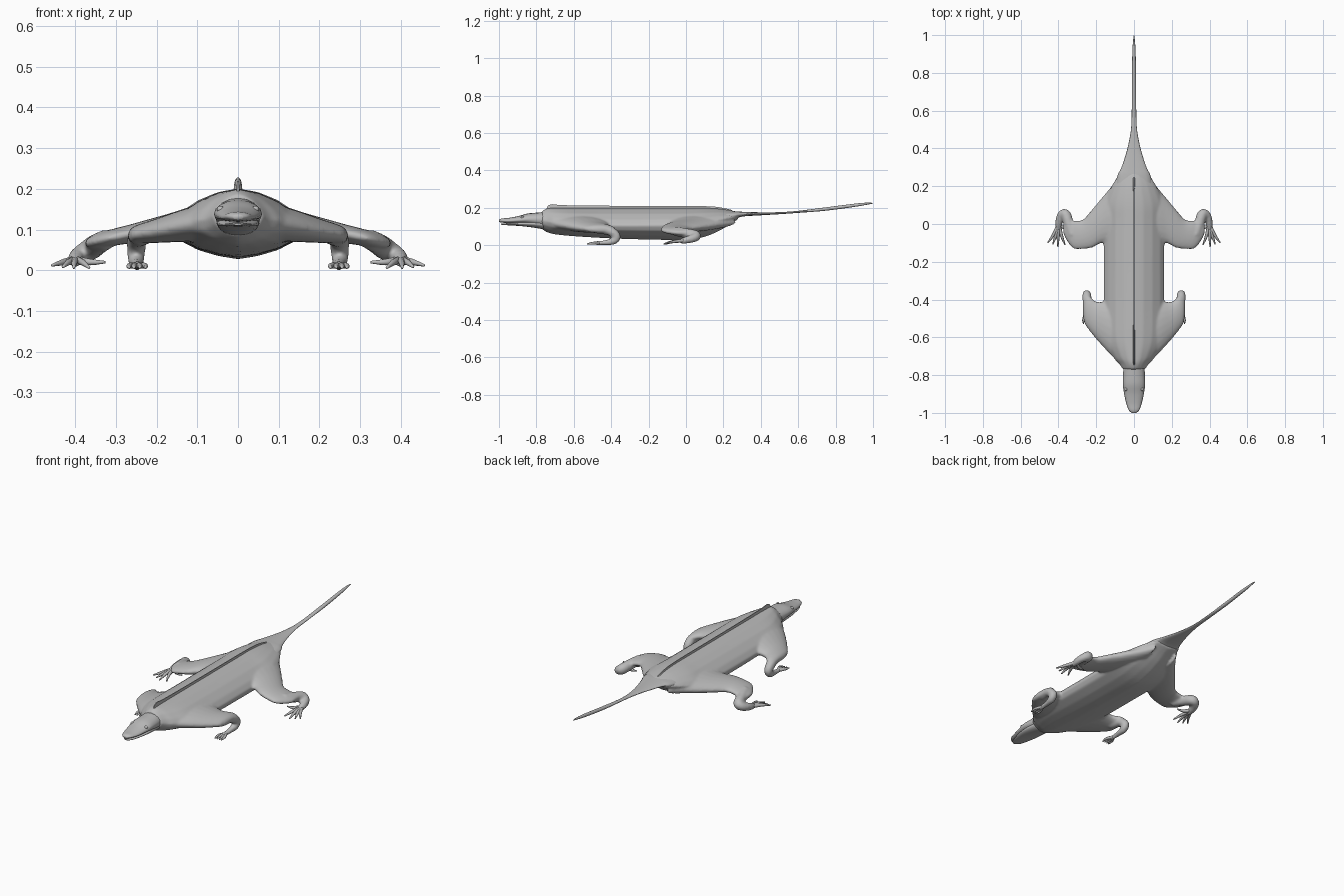
import bpy, bmesh, math
from mathutils import Vector

if "Cube" in bpy.data.objects:
    bpy.data.objects.remove(bpy.data.objects["Cube"])

grey = bpy.data.materials.new("plain grey")
grey.diffuse_color = (0.5, 0.5, 0.5, 1)
grey.use_nodes = True
grey.node_tree.nodes["Principled BSDF"].inputs["Base Color"].default_value = grey.diffuse_color


def smooth_rows(rows, n=5):
    """Catmull-Rom interpolation through rows of numbers."""
    out = []
    for i in range(len(rows) - 1):
        p0, p1 = rows[max(i - 1, 0)], rows[i]
        p2, p3 = rows[i + 1], rows[min(i + 2, len(rows) - 1)]
        for k in range(n):
            t = k / n
            out.append([0.5 * (2 * b + (c - a) * t + (2 * a - 5 * b + 4 * c - d) * t * t
                               + (3 * b - a - 3 * c + d) * t ** 3)
                        for a, b, c, d in zip(p0, p1, p2, p3)])
    out.append(list(rows[-1]))
    return out


def skin(bm, rings):
    """Closed surface through a list of point rings."""
    vs = [[bm.verts.new(p) for p in r] for r in rings]
    n = len(vs[0])
    faces = [bm.faces.new((a[i], a[(i + 1) % n], b[(i + 1) % n], b[i]))
             for a, b in zip(vs, vs[1:]) for i in range(n)]
    faces += [bm.faces.new(vs[0]), bm.faces.new(vs[-1][::-1])]
    bmesh.ops.recalc_face_normals(bm, faces=faces)


def circle(n):
    return [(math.cos(2 * math.pi * i / n), math.sin(2 * math.pi * i / n)) for i in range(n)]


def y_loft(bm, rows, section):
    """rows: y, half width, top z, bottom z, height share of widest point."""
    rings = []
    for y, w, zt, zb, f in smooth_rows(rows):
        zm = zb + (zt - zb) * f
        rings.append([(u * w, y, zm + v * ((zt - zm) if v > 0 else (zm - zb))) for u, v in section])
    skin(bm, rings)


def x_loft(bm, rows, s):
    """Flat limb root. rows: x, front y, back y, z, half thickness."""
    skin(bm, [[(s * x, (a + b) / 2 + c * abs(b - a) / 2, z + d * h) for c, d in circle(20)]
              for x, a, b, z, h in smooth_rows(rows)])


def tube(bm, rows, s=1, sides=14, n=5):
    """Round tapered tube. rows: x, y, z, radius."""
    pts = smooth_rows(rows, n)
    P = [Vector((s * p[0], p[1], p[2])) for p in pts]
    side, rings = None, []
    for i, p in enumerate(P):
        t = (P[min(i + 1, len(P) - 1)] - P[max(i - 1, 0)]).normalized()
        ref = side if side else (Vector((1, 0, 0)) if abs(t.x) < 0.8 else Vector((0, 0, 1)))
        side = (ref - t * ref.dot(t)).normalized()
        up = t.cross(side)
        r = max(pts[i][3], 0.0008)
        rings.append([p + side * (a * r) + up * (b * r) for a, b in circle(sides)])
    skin(bm, rings)


def make(name, bm, remesh=0):
    me = bpy.data.meshes.new(name)
    bm.to_mesh(me)
    bm.free()
    me.materials.append(grey)
    ob = bpy.data.objects.new(name, me)
    bpy.context.collection.objects.link(ob)
    for p in me.polygons:
        p.use_smooth = True
    if remesh:
        m = ob.modifiers.new("merge", 'REMESH')
        m.mode, m.voxel_size, m.use_smooth_shade = 'VOXEL', remesh, True
        m = ob.modifiers.new("soften", 'SMOOTH')
        m.factor, m.iterations = 0.5, 6
    return ob


# Trunk with limbs, merged into one skin
half = [(0, 1), (.3, .9), (.6, .66), (.85, .33), (1, 0), (.9, -.4), (.6, -.72), (.3, -.9), (0, -1)]
trunk = half + [(-u, v) for u, v in half[-2:0:-1]]
bm = bmesh.new()
y_loft(bm, [(-.77, .06, .185, .085, .5), (-.74, .08, .198, .068, .45), (-.7, .115, .2, .058, .43),
            (-.6, .158, .2, .048, .42), (-.4, .163, .2, .036, .43), (-.2, .163, .2, .03, .45),
            (0, .163, .2, .028, .47), (.1, .16, .2, .045, .48), (.18, .13, .195, .078, .5),
            (.24, .098, .186, .115, .5), (.28, .07, .178, .14, .5)], trunk)
for s in (-1, 1):
    # shoulder web and foreleg
    x_loft(bm, [(.06, -.745, -.42, .12, .05), (.1, -.715, -.41, .115, .045), (.15, -.665, -.41, .107, .038),
                (.2, -.61, -.41, .097, .03), (.24, -.56, -.38, .09, .024), (.26, -.53, -.39, .086, .019),
                (.27, -.49, -.41, .084, .008)], s)
    tube(bm, [(.235, -.47, .085, .025), (.247, -.41, .078, .025), (.25, -.373, .05, .023),
              (.25, -.385, .024, .02), (.248, -.43, .014, .014), (.248, -.49, .011, .011)], s)
    # thigh web and hind leg
    x_loft(bm, [(.07, -.1, .27, .125, .04), (.12, -.1, .2, .115, .04), (.17, -.1, .14, .105, .034),
                (.22, -.125, .08, .097, .028), (.27, -.133, .025, .088, .023), (.32, -.13, .02, .078, .02),
                (.355, -.09, .02, .07, .016), (.375, -.05, .01, .066, .008)], s)
    tube(bm, [(.325, -.06, .075, .025), (.345, .0, .064, .027), (.362, .05, .052, .028),
              (.385, .045, .04, .023), (.397, .01, .03, .02), (.4, -.03, .02, .014)], s)
make("body_and_legs", bm, .0065)

# Toes of all four feet
bm = bmesh.new()
for s in (-1, 1):
    for tx, ty, tz in ((.457, -.1, .012), (.43, -.108, .008), (.403, -.12, .006), (.365, -.11, .006), (.325, -.03, .02)):
        tube(bm, [(.398, .0, .026, .01), (.4 * .5 + tx * .5, ty * .5 - .01, .02, .008),
                  (tx, ty, tz, .003)], s, 8, 3)
    for tx in (.228, .241, .255, .267):
        tube(bm, [(.248, -.46, .012, .008), (tx, -.5, .011, .007), (tx, -.53, .006, .003)], s, 8, 3)
make("toes", bm)

# Flattened tail
ell = circle(16)
bm = bmesh.new()
y_loft(bm, [(.2, .1, .182, .115, .5), (.26, .086, .181, .138, .5), (.3, .066, .179, .153, .5),
            (.4, .035, .176, .16, .5), (.5, .016, .177, .166, .5), (.6, .012, .184, .173, .5),
            (.75, .011, .203, .185, .5), (.9, .009, .222, .205, .5), (.97, .005, .228, .217, .5),
            (1, .001, .226, .223, .5)], ell)
make("tail", bm)

# Head with upper and lower jaw
bm = bmesh.new()
y_loft(bm, [(-1, .012, .137, .124, .5), (-.985, .028, .143, .121, .5), (-.95, .041, .146, .119, .4),
            (-.9, .052, .155, .118, .4), (-.85, .059, .169, .112, .45), (-.8, .058, .174, .1, .5),
            (-.75, .055, .178, .09, .5), (-.7, .055, .178, .085, .5)], ell)
make("head", bm)
bm = bmesh.new()
y_loft(bm, [(-.99, .01, .115, .11, .5), (-.975, .025, .117, .108, .5), (-.94, .037, .119, .106, .5),
            (-.88, .05, .128, .102, .5), (-.82, .053, .135, .095, .5), (-.76, .05, .14, .085, .5)], ell)
make("lower_jaw", bm)

# Eyes
for s, label in ((-1, "left"), (1, "right")):
    bm = bmesh.new()
    bmesh.ops.create_uvsphere(bm, u_segments=12, v_segments=8, radius=.009)
    bmesh.ops.translate(bm, verts=bm.verts, vec=(s * .043, -.875, .149))
    make(label + "_eye", bm)

# Thin ridge along the back
bm = bmesh.new()
skin(bm, [[(-.006, y, .185), (.006, y, .185), (.002, y, z), (-.002, y, z)]
          for y, z, *_ in smooth_rows([(-.75, .19), (-.725, .218), (-.65, .214), (-.4, .211),
                                       (0, .21), (.14, .207), (.2, .199), (.25, .187)])])
ridge = make("back_ridge", bm)
for p in ridge.data.polygons:
    p.use_smooth = False
